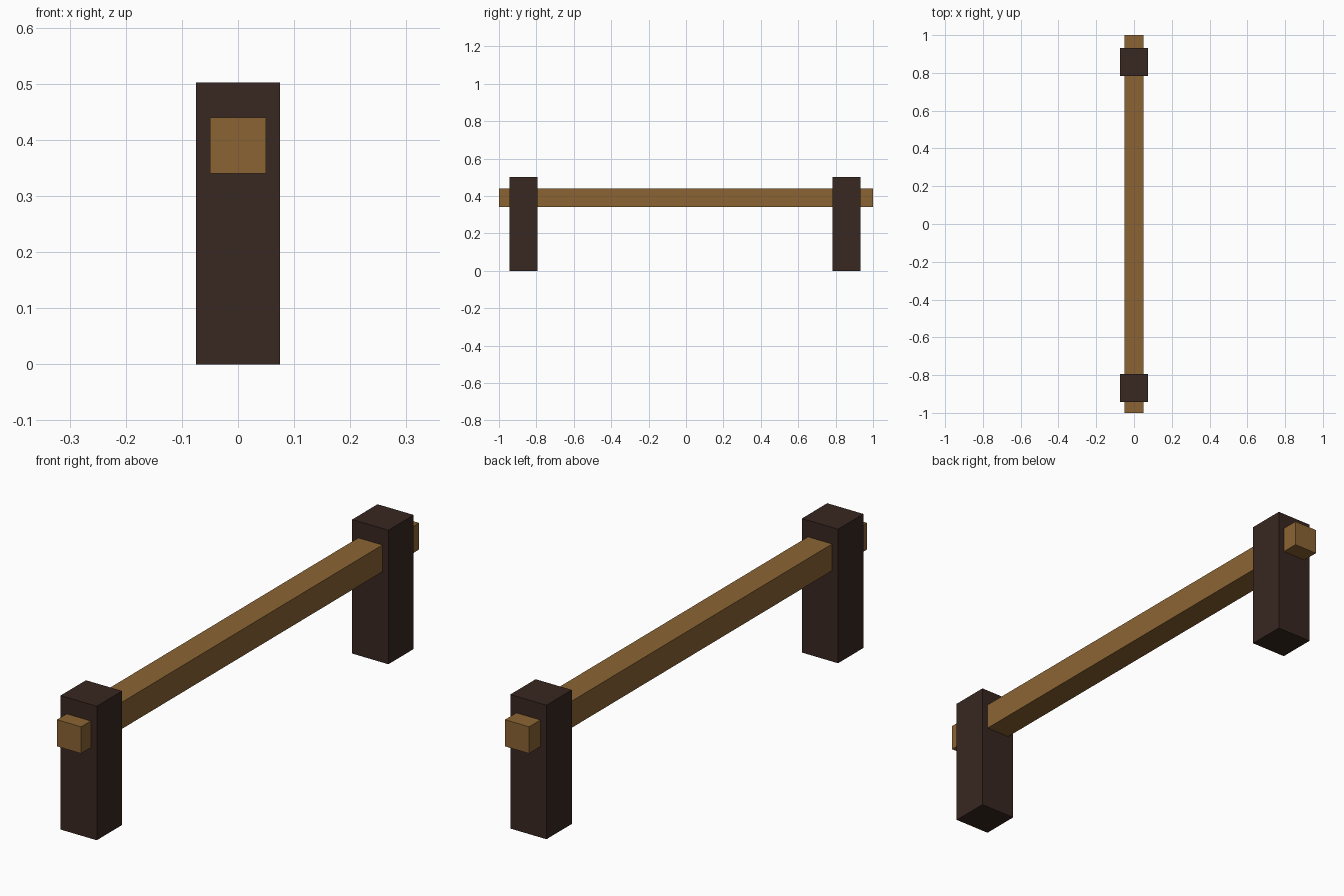
import bpy

if "Cube" in bpy.data.objects:
    bpy.data.objects.remove(bpy.data.objects["Cube"])


def material(name, rgb):
    mat = bpy.data.materials.new(name)
    mat.diffuse_color = (*rgb, 1)
    mat.use_nodes = True
    mat.node_tree.nodes["Principled BSDF"].inputs["Base Color"].default_value = mat.diffuse_color
    return mat


def box(name, center, size, mat):
    bpy.ops.mesh.primitive_cube_add(size=1, location=center)
    obj = bpy.context.object
    obj.name = name
    obj.scale = size
    bpy.ops.object.transform_apply(location=False, rotation=False, scale=True)
    obj.data.materials.append(mat)
    return obj


light_wood = material("light_wood", (0.258, 0.127, 0.034))
dark_wood = material("dark_wood", (0.04, 0.02, 0.0144))

# Long horizontal rail passing through both posts
box("rail", (0, 0, 0.39), (0.1, 2.0, 0.1), light_wood)

# Square posts, slightly uneven along the rail
for name, y in (("front_post", -0.868), ("back_post", 0.858)):
    box(name, (0, y, 0.251), (0.15, 0.15, 0.502), dark_wood)
